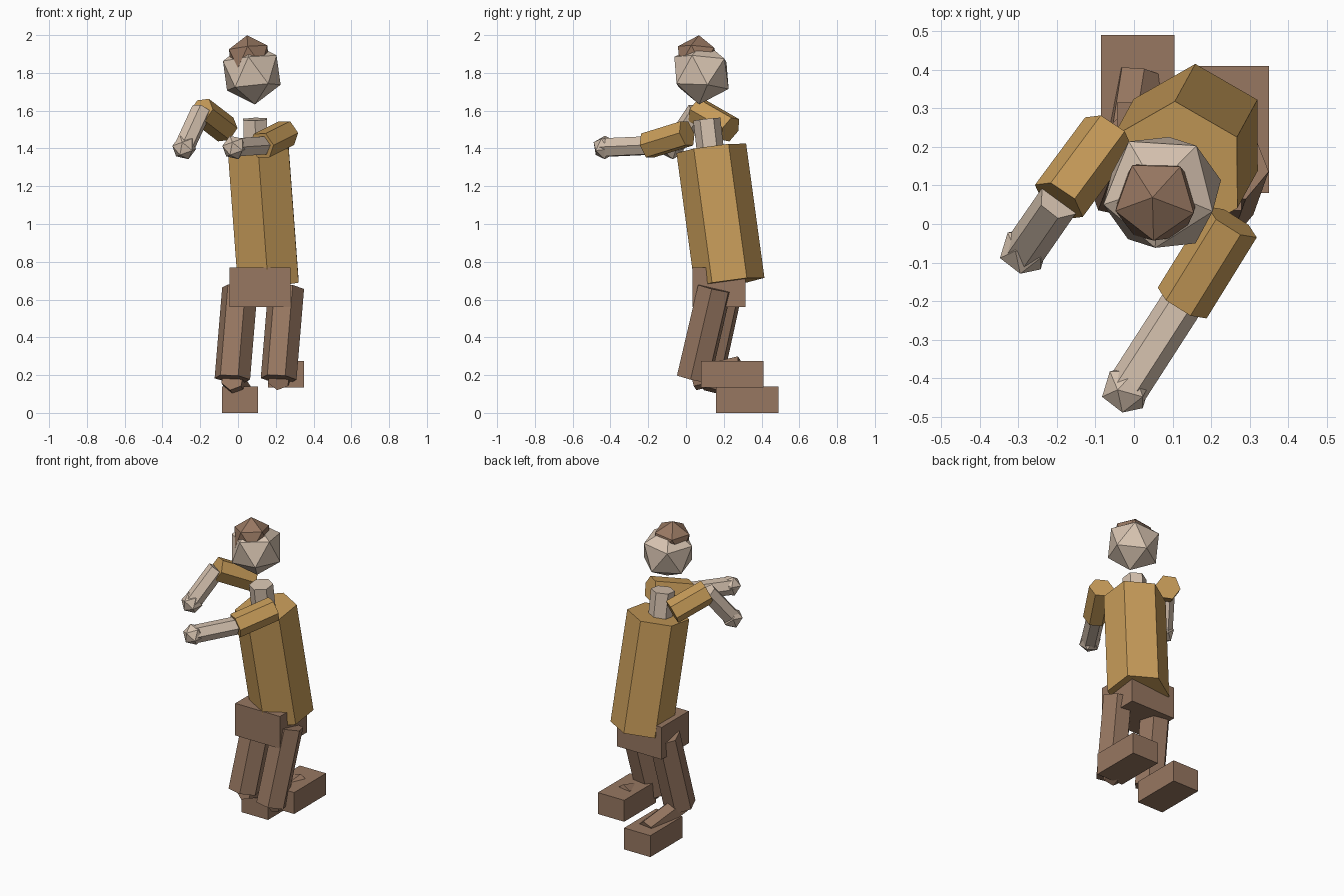
import bpy
from math import radians
from mathutils import Vector

cube = bpy.data.objects.get("Cube")
if cube:
    bpy.data.objects.remove(cube, do_unlink=True)


def material(name, color):
    mat = bpy.data.materials.new(name)
    mat.use_nodes = True
    mat.diffuse_color = (*color, 1)
    mat.node_tree.nodes["Principled BSDF"].inputs["Base Color"].default_value = (*color, 1)
    return mat


gold = material("gold cloth", (0.57, 0.33, 0.10))
skin = material("pale skin", (0.67, 0.54, 0.43))
brown = material("brown leather", (0.31, 0.185, 0.12))


def finish(name, mat):
    obj = bpy.context.object
    obj.name = name
    obj.data.materials.append(mat)
    return obj


def limb(name, start, end, radius, mat):
    """Six-sided prism running between two points."""
    a, b = Vector(start), Vector(end)
    turn = Vector((0, 0, 1)).rotation_difference(b - a)
    bpy.ops.mesh.primitive_cylinder_add(vertices=6, radius=radius, depth=(b - a).length,
                                        location=(a + b) / 2, rotation=turn.to_euler())
    return finish(name, mat)


def ball(name, center, radius, mat, tilt=(0, 0, -90)):
    """Twenty-sided ball."""
    bpy.ops.mesh.primitive_ico_sphere_add(subdivisions=1, radius=radius, location=center,
                                          rotation=[radians(t) for t in tilt])
    return finish(name, mat)


def box(name, center, size, mat):
    bpy.ops.mesh.primitive_cube_add(size=1, location=center)
    obj = finish(name, mat)
    obj.scale = size
    return obj


# Head and hair
ball("head", (0.073, 0.082, 1.80), 0.168, skin, (6, -4, -94))
ball("hair", (0.06, 0.06, 1.88), 0.12, brown, (6, -4, -92))

# Trunk
limb("neck", (0.095, 0.13, 1.38), (0.09, 0.11, 1.555), 0.072, skin)
limb("torso", (0.16, 0.231, 0.69), (0.107, 0.134, 1.40), 0.186, gold)
box("pelvis", (0.117, 0.175, 0.665), (0.323, 0.28, 0.21), brown)

# Arms: shoulder, elbow, wrist
arms = {
    "right": ((-0.065, 0.235, 1.50), (-0.195, 0.06, 1.60), (-0.285, -0.07, 1.405)),
    "left": ((0.255, 0.005, 1.48), (0.125, -0.205, 1.415), (-0.02, -0.43, 1.405)),
}
for side, (shoulder, elbow, wrist) in arms.items():
    limb(side + "_upper_arm", shoulder, elbow, 0.075, gold)
    limb(side + "_forearm", elbow, wrist, 0.055, skin)
    ball(side + "_hand", wrist, 0.066, skin, (20, 0, -90))

# Legs: hip, knee, ankle, foot centre
legs = {
    "right": ((0.01, 0.21, 0.66), (-0.03, 0.105, 0.18), (0.015, 0.39, 0.11), (0.01, 0.325, 0.07)),
    "left": ((0.255, 0.152, 0.66), (0.215, 0.04, 0.18), (0.255, 0.29, 0.24), (0.255, 0.245, 0.205)),
}
for side, (hip, knee, ankle, foot) in legs.items():
    limb(side + "_thigh", hip, knee, 0.096, brown)
    limb(side + "_shin", knee, ankle, 0.062, brown)
    box(side + "_foot", foot, (0.19, 0.33, 0.14), brown)
